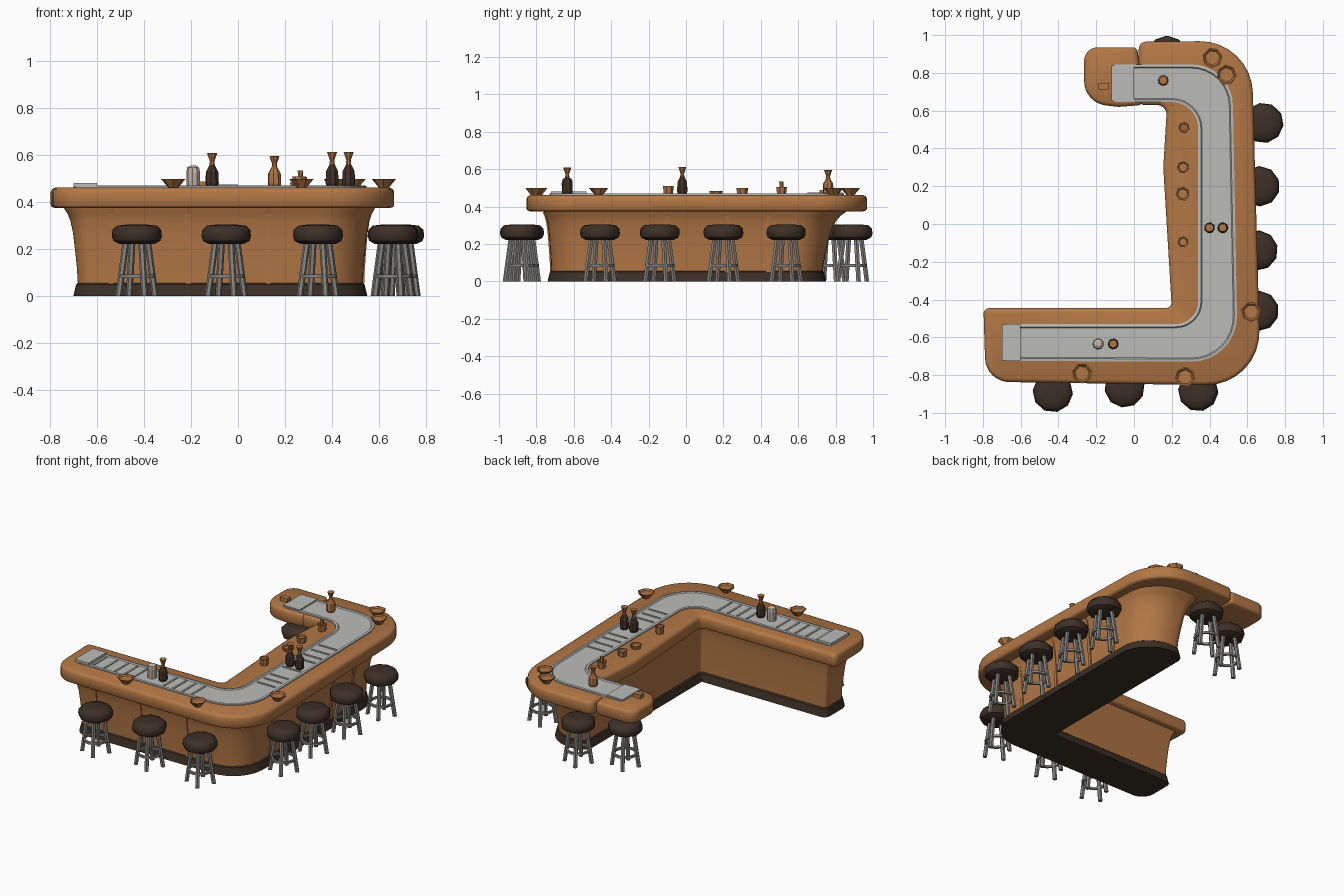
import bpy, bmesh, math
from mathutils import Vector

if "Cube" in bpy.data.objects:
    bpy.data.objects.remove(bpy.data.objects["Cube"], do_unlink=True)


def material(name, r, g, b):
    m = bpy.data.materials.new(name)
    m.use_nodes = True
    m.diffuse_color = (r, g, b, 1)
    m.node_tree.nodes["Principled BSDF"].inputs["Base Color"].default_value = (r, g, b, 1)
    return m


WOOD = material("warm wood", 0.45, 0.185, 0.06)
DARK = material("dark wood", 0.045, 0.028, 0.018)
LEATHER = material("dark leather", 0.047, 0.029, 0.02)
STEEL = material("steel grey", 0.24, 0.235, 0.225)
METAL = material("pale metal", 0.5, 0.5, 0.485)
GLASS = material("brown glass", 0.06, 0.032, 0.02)
CREAM = material("cream ceramic", 0.55, 0.47, 0.39)


def finish(name, bm, mats, smooth=None):
    bmesh.ops.recalc_face_normals(bm, faces=bm.faces)
    mesh = bpy.data.meshes.new(name)
    bm.to_mesh(mesh)
    bm.free()
    obj = bpy.data.objects.new(name, mesh)
    bpy.context.collection.objects.link(obj)
    for m in mats:
        mesh.materials.append(m)
    if smooth:
        bpy.ops.object.select_all(action="DESELECT")
        obj.select_set(True)
        bpy.context.view_layer.objects.active = obj
        bpy.ops.object.shade_smooth_by_angle(angle=math.radians(smooth))
    return obj


def fillet(corners, seg=8):
    """Outline with each (x, y, radius) corner rounded."""
    pts = []
    for i, (x, y, r) in enumerate(corners):
        p = Vector((x, y))
        a = (Vector(corners[i - 1][:2]) - p).normalized()
        b = (Vector(corners[(i + 1) % len(corners)][:2]) - p).normalized()
        half = a.angle(b) / 2
        start, end = p + a * r / math.tan(half), p + b * r / math.tan(half)
        centre = p + (a + b).normalized() * r / math.sin(half)
        u, v = start - centre, end - centre
        w = u.angle(v)
        for k in range(seg + 1):
            t = k / seg
            pts.append(centre + (u * math.sin((1 - t) * w) + v * math.sin(t * w)) / math.sin(w))
    return pts


def inset(pts, d):
    """Move a counter-clockwise outline inwards by d."""
    out = []
    for i, p in enumerate(pts):
        e, f = (p - pts[i - 1]).normalized(), (pts[(i + 1) % len(pts)] - p).normalized()
        n, m = Vector((-e.y, e.x)), Vector((-f.y, f.x))
        out.append(p + (n + m) * d / (1 + n.dot(m)))
    return out


def loft(bm, rings):
    """Skin (outline, z) rings and cap both ends."""
    loops = [[bm.verts.new((p[0], p[1], z)) for p in pts] for pts, z in rings]
    n = len(loops[0])
    for a, b in zip(loops, loops[1:]):
        for i in range(n):
            bm.faces.new((a[i], a[(i + 1) % n], b[(i + 1) % n], b[i]))
    caps = [bm.faces.new(loops[0][::-1]), bm.faces.new(loops[-1])]
    bm.normal_update()
    bmesh.ops.triangulate(bm, faces=caps, ngon_method="EAR_CLIP")


def circle(x, y, r, n, turn=0.0):
    return [Vector((x + r * math.cos(turn + math.tau * i / n),
                    y + r * math.sin(turn + math.tau * i / n))) for i in range(n)]


def rect(x, y, sx, sy):
    return [(x - sx / 2, y - sy / 2), (x + sx / 2, y - sy / 2),
            (x + sx / 2, y + sy / 2), (x - sx / 2, y + sy / 2)]


def turned(name, x, y, profile, mats, n=8, base=0.0, rule=None, smooth=None):
    """Round object from (radius, z) pairs; rule picks a material by height."""
    bm = bmesh.new()
    loft(bm, [(circle(x, y, r, n, x * 9), base + z) for r, z in profile])
    if rule:
        for f in bm.faces:
            f.material_index = rule(f.calc_center_median().z - base)
    return finish(name, bm, mats, smooth)


def box(name, x, y, z, sx, sy, sz, mat):
    bm = bmesh.new()
    loft(bm, [(rect(x, y, sx, sy), h) for h in (z - sz / 2, z + sz / 2)])
    return finish(name, bm, [mat])


# Counter body, flaring up to the top, and its plinth
FLARE = ((.04, 0), (.12, .07), (.2, .2), (.27, .33), (.32, .5), (.35, .68), (.37, .88), (.39, 1))
foot = fillet([(-.68, -.5, .02), (-.68, -.72, .07), (.53, -.72, .2),
               (.53, .73, .2), (.24, .73, .06), (.24, -.5, .02)])
brim = fillet([(-.745, -.48, .02), (-.745, -.765, .09), (.59, -.765, .24),
               (.57, .87, .24), (.19, .87, .06), (.22, -.48, .02)])
bm = bmesh.new()
loft(bm, [([a.lerp(b, t) for a, b in zip(foot, brim)], z) for z, t in FLARE])
finish("counter_body", bm, [WOOD], 35)
bm = bmesh.new()
loft(bm, [(inset(foot, -.02), 0), (inset(foot, -.008), .05), (foot, .057)])
finish("plinth", bm, [DARK], 35)

# Battens following the flare on the customer sides
for x in (-.54, -.21, .13):
    bm = bmesh.new()
    loft(bm, [(rect(x, -.72 - .045 * t, .022, .012), z) for z, t in FLARE[:-1]])
    finish("front_batten", bm, [WOOD])
for y in (-.42, -.1, .22, .44):
    bm = bmesh.new()
    loft(bm, [(rect(.53 + .046 * t, y, .012, .022), z) for z, t in FLARE[:-1]])
    finish("side_batten", bm, [WOOD])

# Worktop with rounded edge, and the flap beyond the seam
EDGE = ((.02, .375), (.005, .379), (0, .387), (0, .442), (.006, .455), (.02, .462))
for name, corners in (
        ("worktop", [(-.797, -.445, .03), (-.785, -.835, .13), (.672, -.857, .28),
                     (.622, .97, .28), (.025, .965, .04), (.025, .63, .03), (.175, .63, .05),
                     (.155, .3, .1), (.2, -.445, .03)]),
        ("worktop_flap", [(-.264, .935, .07), (-.264, .64, .13), (-.08, .62, .05),
                          (.05, .63, .03), (.018, .935, .03)])):
    line = fillet(corners)
    bm = bmesh.new()
    loft(bm, [(inset(line, d), z) for d, z in EDGE])
    finish(name, bm, [WOOD], 50)

# Sunken metal serving channel with raised rim
line = fillet([(-.7, -.53, .03), (-.7, -.725, .03), (.55, -.73, .24), (.52, .845, .22),
               (-.12, .845, .03), (-.12, .645, .03), (.34, .645, .14), (.34, -.53, .12)])
bm = bmesh.new()
loft(bm, [(inset(line, d), z) for d, z in ((0, .44), (0, .469), (.014, .471), (.02, .465))])
finish("serving_channel", bm, [METAL], 30)

# Drip slats and end trays
for x in (-.58, -.5, -.42, -.35, -.28, -.06, .01, .08, .15):
    box("drip_slat", x, -.628, .467, .012, .14, .006, METAL)
for y in (-.33, -.26, -.19, -.06, .09, .16, .24, .32):
    box("drip_slat", .44, y, .467, .13, .012, .006, METAL)
box("end_tray", -.65, -.628, .473, .1, .19, .018, METAL)
box("end_tray", -.06, .745, .47, .12, .19, .01, METAL)

# Stools: padded seat, four splayed legs and a foot ring
SEAT = ((.075, .222), (.1, .235), (.107, .255), (.104, .282), (.085, .3), (.04, .305))
for sx, sy in ((-.43, -.89), (-.05, -.865), (.34, -.885), (.66, -.46), (.655, -.14),
               (.665, .2), (.685, .535), (.175, .89), (-.09, .77)):
    turned("stool_seat", sx, sy, SEAT, [LEATHER], 10, smooth=40)
    bm = bmesh.new()
    for k in range(4):
        c = circle(sx, sy, 1, 4, .4)[k] - Vector((sx, sy))
        loft(bm, [(circle(sx + c.x * d, sy + c.y * d, .014, 6), z)
                  for d, z in ((.084, 0), (.05, .235))])
    finish("stool_legs", bm, [STEEL])
    bm = bmesh.new()
    rings = [[bm.verts.new((p.x, p.y, z)) for p in circle(sx, sy, r, 12)]
             for r, z in ((.064, .078), (.078, .078), (.078, .092), (.064, .092))]
    for a, b in zip(rings, rings[1:] + rings[:1]):
        for i in range(12):
            bm.faces.new((a[i - 1], a[i], b[i], b[i - 1]))
    finish("stool_foot_ring", bm, [STEEL])

# Bottles with flared stoppers, and a jar
BOTTLE = ((.024, 0), (.029, .015), (.027, .065), (.012, .095), (.01, .112), (.022, .147), (.014, .148))
for x, y, tall, body in ((.4, -.02, 1, GLASS), (.47, -.02, 1, GLASS),
                         (-.11, -.635, .97, GLASS), (.155, .76, .88, WOOD)):
    turned("bottle", x, y, [(r, z * tall) for r, z in BOTTLE], [body, WOOD], 8, .465,
           lambda z: 1 if z > .1 else 0)
turned("jar", -.19, -.635, ((.028, 0), (.03, .06), (.026, .082), (.012, .09)), [CREAM], 9, .465)

# Shallow bowls around the customer edge
for x, y in ((-.275, -.79), (.27, -.81), (.62, -.465), (.49, .79), (.415, .88)):
    turned("bowl", x, y, ((.022, 0), (.028, .008), (.054, .038), (.047, .038), (.038, .03)),
           [WOOD], 7, .461)

# Cups along the bartender edge, and a small block on the flap
for x, y, r, h in ((.265, .51, .03, .045), (.26, .3, .033, .038), (.258, .16, .038, .023),
                   (.26, -.095, .03, .048)):
    turned("cup", x, y, ((r * .8, 0), (r, h), (r * .8, h), (r * .7, h - .008)), [WOOD], 7, .461)
turned("pestle", .265, .51, ((.008, 0), (.012, .07)), [WOOD], 6, .464)
box("small_block", -.16, .73, .474, .055, .035, .028, WOOD)
